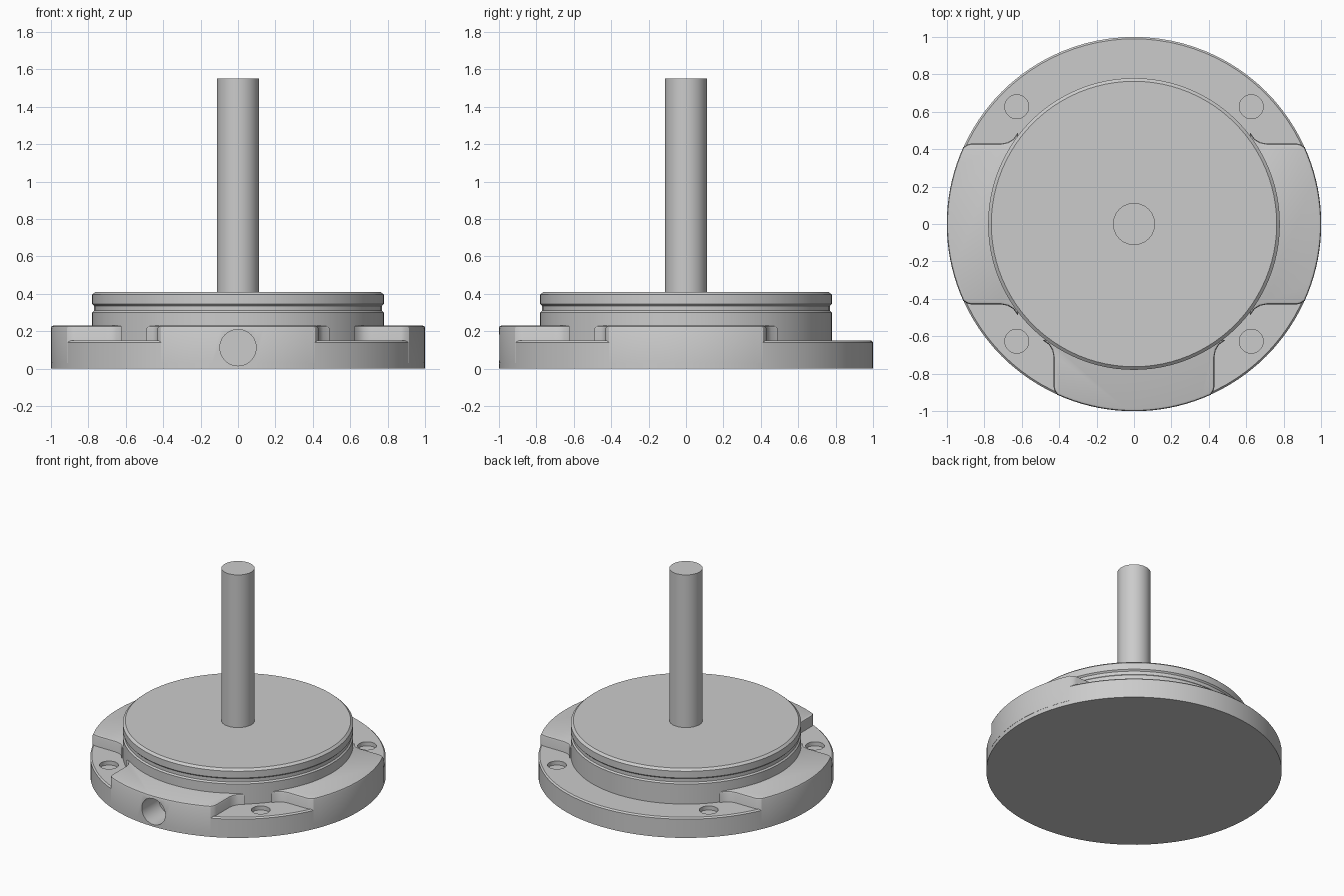
import bpy, bmesh
from math import sin, cos, pi, asin, radians
from mathutils import Matrix

cube = bpy.data.objects.get("Cube")
if cube:
    bpy.data.objects.remove(cube, do_unlink=True)

GREY = (0.6, 0.6, 0.6, 1)
metal = bpy.data.materials.new("grey metal")
metal.use_nodes = True
metal.diffuse_color = GREY
metal.node_tree.nodes["Principled BSDF"].inputs["Base Color"].default_value = GREY


def finish(bm, name):
    bmesh.ops.recalc_face_normals(bm, faces=bm.faces)
    mesh = bpy.data.meshes.new(name)
    bm.to_mesh(mesh)
    bm.free()
    mesh.materials.append(metal)
    obj = bpy.data.objects.new(name, mesh)
    bpy.context.collection.objects.link(obj)
    return obj


def lathe(name, profile, n=96):
    """Closed solid of revolution about z from (radius, height) pairs."""
    bm = bmesh.new()
    rings = [[bm.verts.new((r * cos(2 * pi * i / n), r * sin(2 * pi * i / n), z))
              for i in range(n)] for r, z in profile]
    for a, b in zip(rings, rings[1:]):
        for i in range(n):
            j = (i + 1) % n
            bm.faces.new((a[i], a[j], b[j], b[i]))
    bm.faces.new(rings[0])
    bm.faces.new(rings[-1])
    return finish(bm, name)


def pad(name, angle):
    """Raised rim block with rounded corners and a softened top edge."""
    half = [(0.62, 0.49), (0.645, 0.455), (0.675, 0.437), (0.71, 0.43),
            (0.872, 0.43), (0.893, 0.424)]
    a = asin(0.41)
    arc = [(1.001 * cos(a - 2 * a * i / 18), 1.001 * sin(a - 2 * a * i / 18))
           for i in range(19)]
    outline = half + arc + [(x, -y) for x, y in reversed(half)]
    bm = bmesh.new()
    face = bm.faces.new([bm.verts.new((x, y, 0.03)) for x, y in outline])
    ext = bmesh.ops.extrude_face_region(bm, geom=[face])
    top = [v for v in ext["geom"] if isinstance(v, bmesh.types.BMVert)]
    bmesh.ops.translate(bm, verts=top, vec=(0, 0, 0.2))
    edges = [e for e in bm.edges if all(v.co.z > 0.2 for v in e.verts)]
    bmesh.ops.bevel(bm, geom=edges, offset=0.014, segments=2, profile=0.5,
                    affect='EDGES')
    bmesh.ops.rotate(bm, verts=bm.verts, matrix=Matrix.Rotation(angle, 3, 'Z'))
    return finish(bm, name)


def drill(targets, centre, radius, depth, axis='Z'):
    """Cut a round hole into each target, then drop the cutter."""
    bm = bmesh.new()
    rot = Matrix.Rotation(pi / 2, 4, 'X') if axis == 'Y' else Matrix()
    bmesh.ops.create_cone(bm, cap_ends=True, segments=40, radius1=radius,
                          radius2=radius, depth=depth,
                          matrix=Matrix.Translation(centre) @ rot)
    cutter = finish(bm, "hole_cutter")
    cutter.hide_render = True
    for obj in targets:
        mod = obj.modifiers.new("hole", 'BOOLEAN')
        mod.operation = 'DIFFERENCE'
        mod.solver = 'EXACT'
        mod.object = cutter
        bpy.context.view_layer.objects.active = obj
        bpy.ops.object.modifier_apply(modifier=mod.name)
    bpy.data.objects.remove(cutter, do_unlink=True)


# Base flange with a chamfered rim
base = lathe("base_flange", [(1, 0), (1, 0.14), (0.99, 0.15)])

# Raised pads on both sides and at the front
left_pad = pad("left_pad", 0)
right_pad = pad("right_pad", pi)
front_pad = pad("front_pad", -pi / 2)

# Drum with a shallow groove below its lid
drum = lathe("drum", [(0.78, 0.1), (0.78, 0.3), (0.77, 0.31), (0.77, 0.335),
                      (0.78, 0.345), (0.78, 0.395), (0.763, 0.41)])

# Central shaft
shaft = lathe("shaft", [(0.112, 0.38), (0.112, 1.55)], 48)

# Screw holes in the flange and the round port at the front
for sx in (-1, 1):
    for sy in (-1, 1):
        drill([base], (0.627 * sx, 0.627 * sy, 0.17), 0.064, 0.1)
drill([base, front_pad], (0, -0.95, 0.112), 0.097, 0.3, 'Y')

# Smooth shading with sharp edges kept
bpy.ops.object.select_all(action='DESELECT')
for obj in (base, left_pad, right_pad, front_pad, drum, shaft):
    obj.select_set(True)
    bpy.context.view_layer.objects.active = obj
bpy.ops.object.shade_smooth_by_angle(angle=radians(30))
